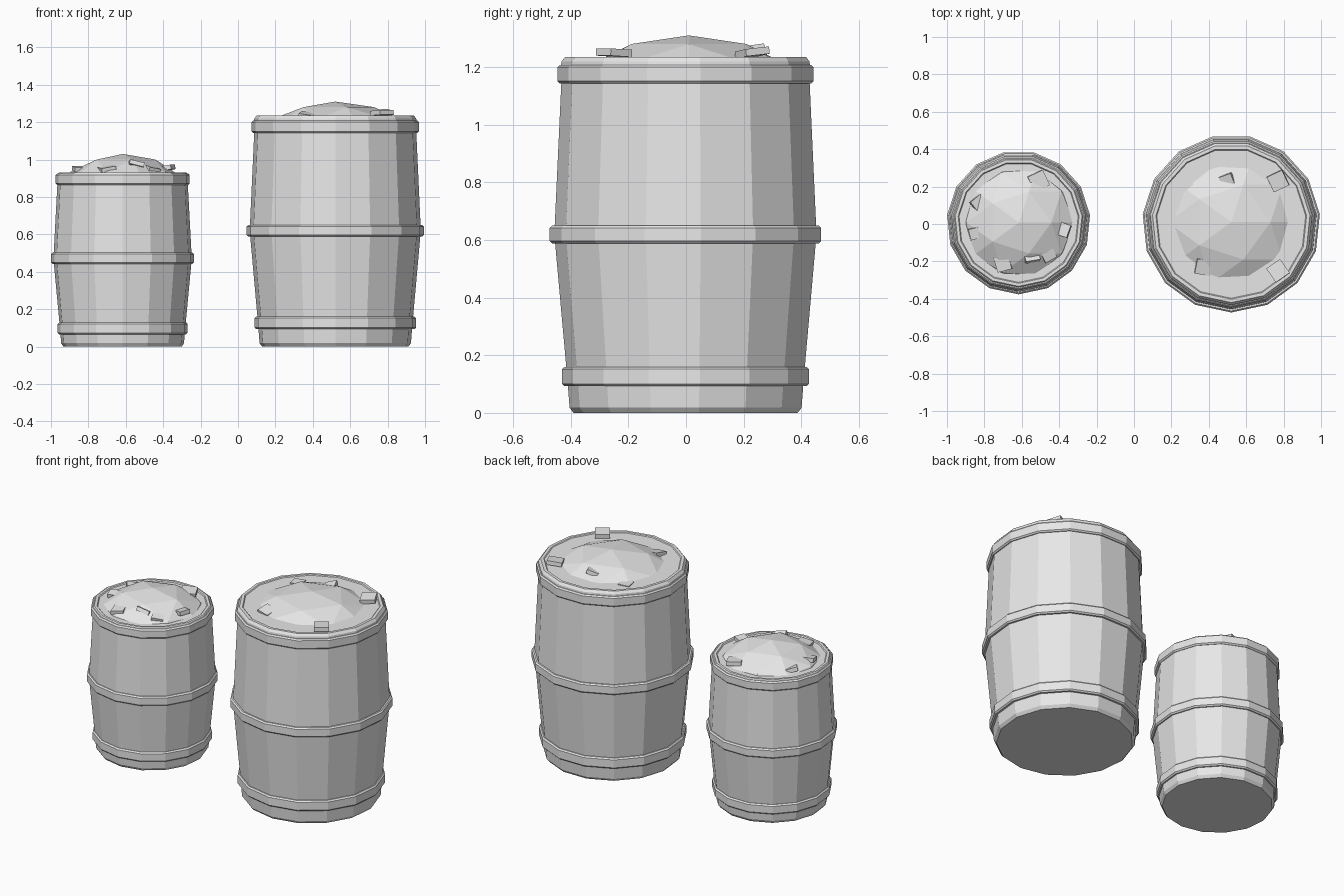
import bpy, bmesh
from math import sin, cos, tau, radians
from mathutils import Matrix, Vector, Euler

cube = bpy.data.objects.get("Cube")
if cube:
    bpy.data.objects.remove(cube)

grey = bpy.data.materials.new("plain grey")
grey.use_nodes = True
GREY = (0.8, 0.8, 0.8, 1)
grey.diffuse_color = GREY
grey.node_tree.nodes["Principled BSDF"].inputs["Base Color"].default_value = GREY

SIDES = 15


def finish(bm, name):
    bmesh.ops.recalc_face_normals(bm, faces=bm.faces)
    mesh = bpy.data.meshes.new(name)
    bm.to_mesh(mesh)
    bm.free()
    mesh.materials.append(grey)
    obj = bpy.data.objects.new(name, mesh)
    bpy.context.collection.objects.link(obj)
    return obj


def lathe(name, centre, profile, closed=False):
    """Turn (radius, z) points into a faceted ring, with a corner facing -y."""
    bm = bmesh.new()
    rings = []
    for r, z in profile:
        angles = [tau * i / SIDES - tau / 4 for i in range(SIDES)]
        rings.append([bm.verts.new((centre[0] + r * cos(a), centre[1] + r * sin(a), z))
                      for a in angles])
    pairs = list(zip(rings, rings[1:]))
    if closed:
        pairs.append((rings[-1], rings[0]))
    else:
        bm.faces.new(rings[0])
        bm.faces.new(rings[-1])
    for low, high in pairs:
        for i in range(SIDES):
            j = (i + 1) % SIDES
            bm.faces.new((low[i], low[j], high[j], high[i]))
    return finish(bm, name)


def hoop(name, centre, r, low, high, depth=0.03, bevel=0.008):
    profile = [(r - depth, low), (r - bevel, low), (r, low + bevel),
               (r, high - bevel), (r - bevel, high), (r - depth, high)]
    lathe(name, centre, profile, closed=True)


def mound(name, centre, radius, height, lid, peak):
    """Low faceted heap, cut off just under the lid."""
    bm = bmesh.new()
    bmesh.ops.create_icosphere(bm, subdivisions=2, radius=1)
    place = Matrix.Translation((*centre, peak - height)) @ Matrix.Diagonal((radius, radius, height, 1))
    bm.transform(place)
    bmesh.ops.bisect_plane(bm, geom=bm.verts[:] + bm.edges[:] + bm.faces[:],
                           plane_co=(0, 0, lid - 0.01), plane_no=(0, 0, 1), clear_inner=True)
    finish(bm, name)


def chunk(name, x, y, z, turn, tilt_x, tilt_y, size):
    bm = bmesh.new()
    bmesh.ops.create_cube(bm, size=1)
    turned = Euler([radians(v) for v in (tilt_x, tilt_y, turn)]).to_matrix().to_4x4()
    bm.transform(Matrix.Translation((x, y, z)) @ turned @ Matrix.Diagonal((size, size, 0.025, 1)))
    finish(bm, name)


# Large barrel: staves, rim and lid in one turned body
big = (0.52, 0.003)
lathe("large_barrel_body", big, [
    (0.393, 0), (0.407, 0.018), (0.415, 0.12), (0.46, 0.62), (0.435, 1.16),
    (0.437, 1.205), (0.435, 1.22), (0.423, 1.235), (0.405, 1.235), (0.40, 1.23)])
for label, r, low, high in (("bottom", 0.433, 0.093, 0.16), ("middle", 0.476, 0.588, 0.65),
                            ("top", 0.449, 1.143, 1.208)):
    hoop("large_barrel_hoop_" + label, big, r, low, high)
mound("large_barrel_mound", (0.52, 0.01), 0.40, 0.20, 1.23, 1.31)

# Small barrel
small = (-0.617, 0.008)
lathe("small_barrel_body", small, [
    (0.318, 0), (0.33, 0.018), (0.337, 0.1), (0.372, 0.47), (0.35, 0.88),
    (0.353, 0.91), (0.351, 0.92), (0.341, 0.932), (0.325, 0.932), (0.32, 0.926)])
for label, r, low, high in (("bottom", 0.35, 0.066, 0.128), ("middle", 0.384, 0.442, 0.502),
                            ("top", 0.361, 0.865, 0.925)):
    hoop("small_barrel_hoop_" + label, small, r, low, high)
mound("small_barrel_mound", (-0.615, 0.008), 0.33, 0.20, 0.926, 1.03)

# Loose chunks scattered round the mounds: x, y, z, turn, tilts, size
big_chunks = [(0.77, 0.23, 1.25, 25, 6, -6, 0.09), (0.77, -0.25, 1.25, 35, -3, 0, 0.09),
              (0.50, 0.23, 1.255, 20, 8, -18, 0.07), (0.28, 0.21, 1.222, 10, 0, 0, 0.07),
              (0.37, -0.23, 1.235, -10, 10, 8, 0.08)]
small_chunks = [(-0.51, 0.23, 0.95, 25, 4, 4, 0.09), (-0.83, 0.11, 0.94, 40, 10, 14, 0.07),
                (-0.85, -0.05, 0.95, 15, 8, 0, 0.06), (-0.38, -0.03, 0.955, -20, 0, -10, 0.07),
                (-0.46, -0.16, 0.95, 30, 14, 10, 0.07), (-0.55, -0.165, 0.965, 10, -25, 14, 0.08),
                (-0.70, -0.21, 0.95, 15, 5, -10, 0.08)]
for barrel, chunks in (("large", big_chunks), ("small", small_chunks)):
    for i, values in enumerate(chunks):
        chunk(f"{barrel}_barrel_chunk_{i + 1}", *values)
